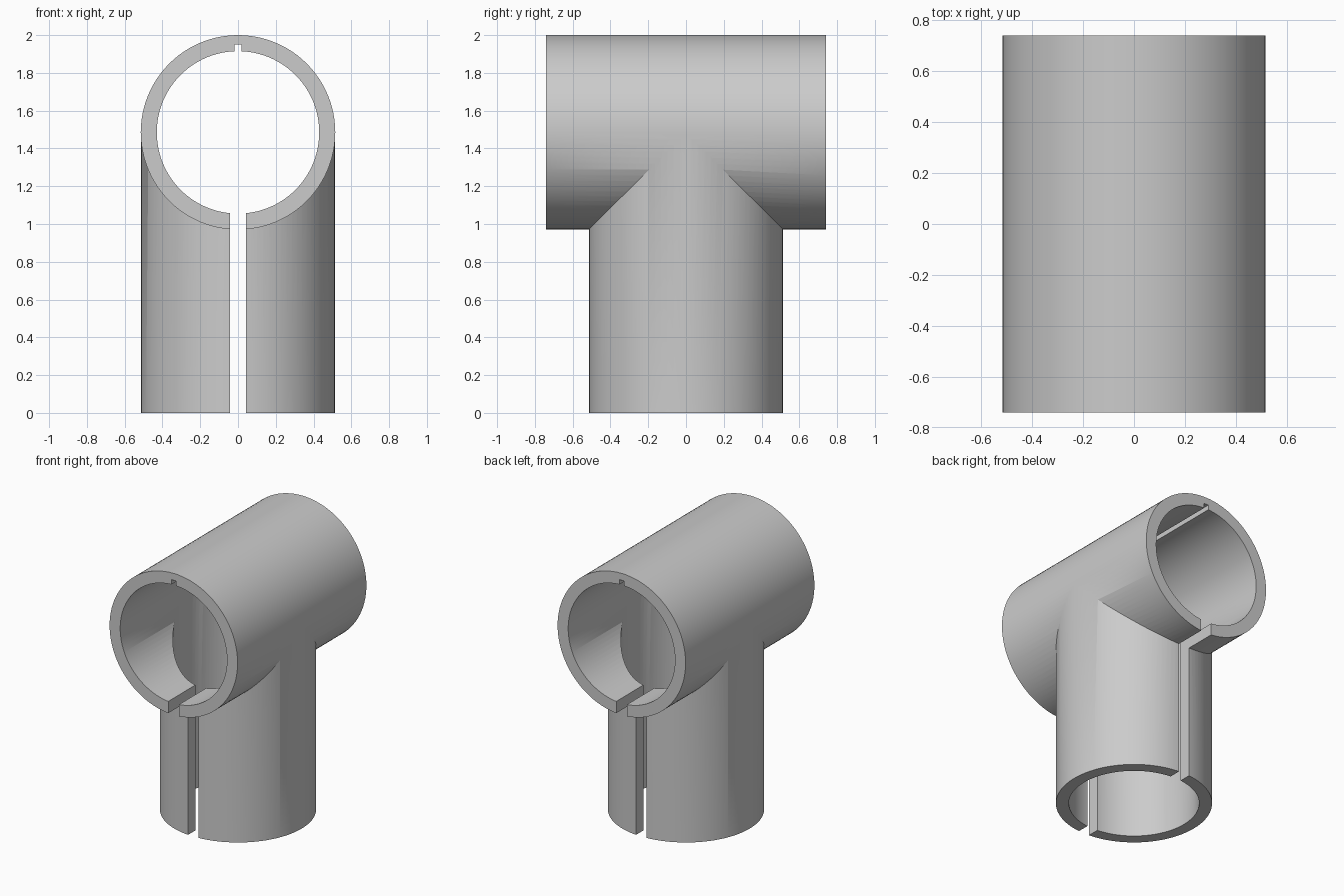
import bpy
import math

if "Cube" in bpy.data.objects:
    bpy.data.objects.remove(bpy.data.objects["Cube"], do_unlink=True)

OUTER, INNER = 0.515, 0.43
AXIS_Z = 2 - OUTER
LENGTH = 1.48
EPS = 0.0004  # keeps the equal-sized pipes from touching tangentially

grey = bpy.data.materials.new("plain grey")
grey.use_nodes = True
colour = (0.6, 0.6, 0.6, 1)
grey.diffuse_color = colour
grey.node_tree.nodes["Principled BSDF"].inputs["Base Color"].default_value = colour


def cylinder(name, radius, length, centre_z, along_y=False):
    turn = (math.pi / 2, 0, 0) if along_y else (0, 0, 0)
    bpy.ops.mesh.primitive_cylinder_add(vertices=96, radius=radius, depth=length,
                                        location=(0, 0, centre_z), rotation=turn)
    obj = bpy.context.object
    obj.name = name
    bpy.ops.object.transform_apply(location=True, rotation=True, scale=True)
    obj.data.materials.append(grey)
    return obj


def slot(name, width, bottom, top):
    bpy.ops.mesh.primitive_cube_add(size=1, location=(0, 0, (bottom + top) / 2))
    obj = bpy.context.object
    obj.name = name
    obj.scale = (width, 2, top - bottom)
    bpy.ops.object.transform_apply(location=True, rotation=True, scale=True)
    obj.data.materials.append(grey)
    return obj


def combine(target, tool, operation):
    mod = target.modifiers.new(tool.name, "BOOLEAN")
    mod.operation = operation
    mod.solver = "EXACT"
    mod.object = tool
    bpy.context.view_layer.objects.active = target
    bpy.ops.object.modifier_apply(modifier=mod.name)
    bpy.data.objects.remove(tool, do_unlink=True)


# Solid tee: cross pipe over an upright pipe
tee = cylinder("tee_pipe_clamp", OUTER, LENGTH, AXIS_Z, along_y=True)
combine(tee, cylinder("upright", OUTER - EPS, AXIS_Z, AXIS_Z / 2), "UNION")

# Bores, the lower clamping slit and the small groove in the roof
combine(tee, cylinder("cross_bore", INNER, 2, AXIS_Z, along_y=True), "DIFFERENCE")
combine(tee, cylinder("upright_bore", INNER - EPS, AXIS_Z + 0.2, AXIS_Z / 2 - 0.1), "DIFFERENCE")
combine(tee, slot("clamp_slit", 0.086, -0.1, 1.25), "DIFFERENCE")
combine(tee, slot("roof_groove", 0.036, 1.8, 1.95), "DIFFERENCE")

# Smooth pipe walls with crisp rims
bpy.ops.object.select_all(action="DESELECT")
tee.select_set(True)
bpy.context.view_layer.objects.active = tee
bpy.ops.object.shade_smooth_by_angle(angle=math.radians(30))
